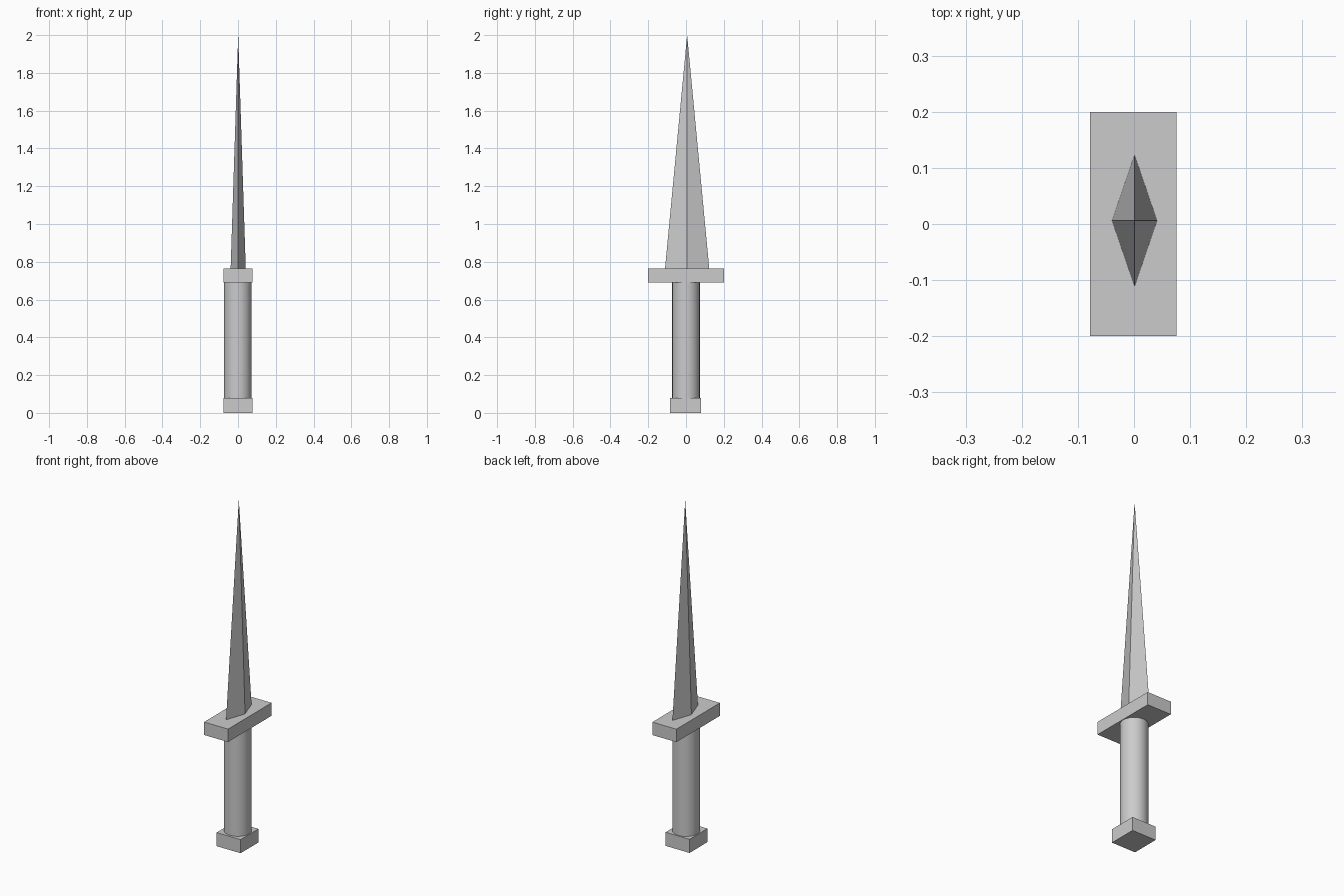
import bpy

if "Cube" in bpy.data.objects:
    bpy.data.objects.remove(bpy.data.objects["Cube"])


def block(name, size, location):
    bpy.ops.mesh.primitive_cube_add(size=1, location=location)
    ob = bpy.context.object
    ob.name = name
    ob.scale = size
    bpy.ops.object.transform_apply(location=False, rotation=False, scale=True)
    return ob


# Square pommel at the foot
block("pommel", (0.154, 0.164, 0.079), (-0.001, -0.003, 0.0395))

# Round grip with smooth sides
bpy.ops.mesh.primitive_cylinder_add(vertices=32, radius=0.073, depth=0.611,
                                    location=(-0.001, 0, 0.3845))
bpy.context.object.name = "grip"
bpy.ops.object.shade_smooth_by_angle()

# Crossguard, wide along y
block("crossguard", (0.154, 0.4, 0.075), (-0.001, 0, 0.7275))

# Diamond-section blade tapering to a point
bpy.ops.mesh.primitive_cone_add(vertices=4, radius1=1, radius2=0, depth=1.235,
                                location=(0.001, 0.006, 1.3825))
blade = bpy.context.object
blade.name = "blade"
blade.scale = (0.04, 0.117, 1)
bpy.ops.object.transform_apply(location=False, rotation=False, scale=True)
